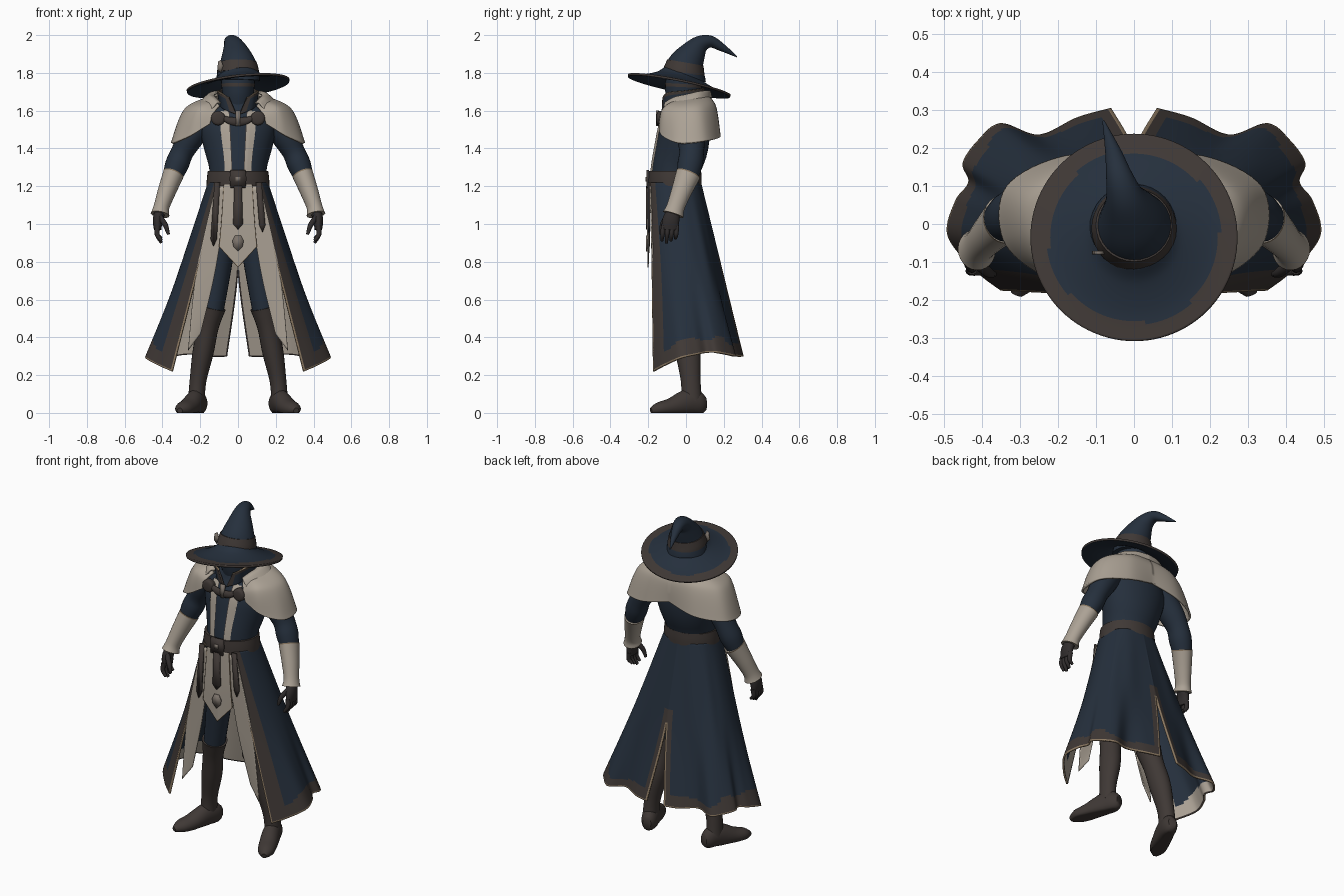
import bpy, bmesh, math
from mathutils import Vector

old = bpy.data.objects.get("Cube")
if old:
    bpy.data.objects.remove(old, do_unlink=True)


def material(name, *rgb):
    mat = bpy.data.materials.new(name)
    mat.use_nodes = True
    mat.diffuse_color = (*rgb, 1)
    bsdf = next(n for n in mat.node_tree.nodes if n.type == 'BSDF_PRINCIPLED')
    bsdf.inputs["Base Color"].default_value = (*rgb, 1)
    bsdf.inputs["Roughness"].default_value = 0.8
    return mat


BLUE = material("navy cloth", .0185, .029, .046)
BROWN = material("brown leather", .05, .04, .036)
GOLD = material("tan edging", .26, .19, .12)
CREAM = material("cream cloth", .41, .36, .30)
GLOVE = material("dark glove", .03, .026, .026)
TAUPE = material("taupe emblem", .2, .17, .145)


def spline(points, count):
    """Evenly sampled Catmull-Rom curve through tuples of any size."""
    out, last = [], len(points) - 1
    for k in range(count + 1):
        f = k / count * last
        i = min(int(f), last - 1)
        t = f - i
        quad = [points[max(0, min(last, i + d))] for d in (-1, 0, 1, 2)]
        out.append(tuple(
            b + t / 2 * (c - a + t * (2 * a - 5 * b + 4 * c - d + t * (3 * (b - c) + d - a)))
            for a, b, c, d in zip(*quad)))
    return out


def finish(name, bm, mats, mirror=False, thick=0.0, lining=0, wrap=None):
    bmesh.ops.remove_doubles(bm, verts=bm.verts, dist=1e-5)
    me = bpy.data.meshes.new(name)
    bm.to_mesh(me)
    bm.free()
    for m in mats:
        me.materials.append(m)
    me.shade_smooth()
    me.set_sharp_from_angle(angle=math.radians(50))
    ob = bpy.data.objects.new(name, me)
    bpy.context.collection.objects.link(ob)
    if wrap:
        mod = ob.modifiers.new("Wrap", 'SHRINKWRAP')
        mod.target, mod.offset = wrap, .006
        mod.wrap_mode = 'ABOVE_SURFACE'
    if thick:
        mod = ob.modifiers.new("Thickness", 'SOLIDIFY')
        mod.thickness = thick
        mod.material_offset = lining
    if mirror:
        ob.modifiers.new("Mirror", 'MIRROR')
    return ob


def grid(bm, rows, rule):
    """Quads between rows of points; rule(u, v) picks the material."""
    vs = [[bm.verts.new(p) for p in row] for row in rows]
    nv, nu = len(rows) - 1, len(rows[0]) - 1
    for j in range(nv):
        for i in range(nu):
            f = bm.faces.new((vs[j][i], vs[j + 1][i], vs[j + 1][i + 1], vs[j][i + 1]))
            f.material_index = rule((i + .5) / nu, (j + .5) / nv)
    return vs


def loft(name, curves, mats, nu=24, nv=12, rule=lambda u, v: 0, **opts):
    """Cloth sheet through several curves."""
    columns = zip(*[spline(c, nu) for c in curves])
    rows = list(zip(*[spline(c, nv) for c in columns]))
    if opts.get("mirror"):
        rows = [[(max(0, x), y, z) for x, y, z in r] for r in rows]
    bm = bmesh.new()
    grid(bm, rows, rule)
    return finish(name, bm, mats, **opts)


def tube(name, path, mats, sides=24, steps=16, rule=lambda u, v: 0, **opts):
    """Capped limb through (x, y, z, width radius, depth radius) stations."""
    st = spline(path, steps)
    rows = []
    for k, s in enumerate(st):
        along = Vector(st[min(k + 1, steps)][:3]) - Vector(st[max(k - 1, 0)][:3])
        along.normalize()
        side = Vector((1, 0, 0))
        side = (side - along * side.dot(along)).normalized()
        deep = along.cross(side)
        ring = []
        for i in range(sides + 1):
            a = math.tau * (i % sides) / sides
            p = Vector(s[:3]) + side * s[3] * math.cos(a) + deep * s[4] * math.sin(a)
            ring.append((p.x, p.y, max(0, p.z)))
        rows.append(ring)
    bm = bmesh.new()
    vs = grid(bm, rows, rule)
    for ring in (vs[0], vs[-1]):
        bm.faces.new(ring[:-1])
    bmesh.ops.remove_doubles(bm, verts=bm.verts, dist=1e-5)
    bmesh.ops.recalc_face_normals(bm, faces=bm.faces)
    return finish(name, bm, mats, **opts)


def plate(name, outline, y, mat, thick=.008):
    """Flat front-facing plate from an (x, z) outline."""
    bm = bmesh.new()
    face = bm.faces.new([bm.verts.new((x, y, z)) for x, z in outline])
    face.normal_update()
    if face.normal.y > 0:
        face.normal_flip()
    return finish(name, bm, [mat], thick=thick)


# Body
torso = tube("torso", [(0, -.055, 1.15, .155, .13), (0, -.055, 1.28, .15, .13),
                       (0, -.025, 1.4, .18, .14), (0, -.008, 1.51, .2, .135),
                       (0, 0, 1.6, .16, .11), (0, -.01, 1.67, .085, .085)], [BLUE], 40)
tube("head", [(0, -.015, 1.62, .075, .08), (0, -.015, 1.7, .085, .095),
              (0, -.01, 1.78, .085, .09), (0, 0, 1.84, .03, .03)], [BLUE, BROWN], 24, 30,
     lambda u, v: int(.43 < v < .5))
loft("chest_stripes", [[(.055, -.17, 1.64), (.048, -.2, 1.5), (.035, -.22, 1.26)],
                       [(.125, -.16, 1.64), (.112, -.19, 1.5), (.083, -.21, 1.26)]],
     [CREAM, BROWN], 24, 10, lambda u, v: int(abs(v - .5) > .4),
     wrap=torso, mirror=True)

# Long coat skirt: front opening, folded hem and back slit
waist = [(.1, -.188, 1.22), (.125, -.165, 1.22), (.148, -.125, 1.22), (.158, -.08, 1.22),
         (.158, -.04, 1.22), (.15, -.005, 1.22), (.135, .025, 1.22), (.11, .05, 1.22),
         (.08, .065, 1.22), (.04, .075, 1.22), (0, .08, 1.22)]
hem = [(.35, -.175, .22), (.42, -.12, .25), (.49, -.03, .29), (.47, .06, .31),
       (.435, .11, .32), (.45, .16, .32), (.41, .22, .31), (.35, .265, .3),
       (.25, .235, .31), (.15, .28, .3), (.06, .305, .3)]
middle = [tuple((a + b) / 2 for a, b in zip(p, q)) for p, q in zip(waist, hem)]
middle[-1] = (0, *middle[-1][1:])
# Folds fade out towards the waist
middle[1:-1] = [tuple((a + b + c) / 3 for a, b, c in zip(*trio))
                for trio in zip(middle, middle[1:], middle[2:])]


def coat_trim(u, v):
    """Navy front, navy back, brown border, tan edge."""
    if u < .015 or v > .985 or (u > .985 and v > .5):
        return 3
    border = .12 if u < .6 else .09
    wave = .02 * math.sin(u * 19)
    if u < .1 or v > 1 - border + wave or (u > .955 and v > .43):
        return 2
    return int(u > .6)


# The inside is navy at the front and cream at the back
loft("coat_skirt", [waist, middle, hem],
     [BLUE, BLUE, BROWN, GOLD, BLUE, CREAM, CREAM, BROWN], 66, 66, coat_trim,
     thick=.01, lining=4, mirror=True)
loft("under_panels", [[(.05, -.185, 1.2), (.12, -.172, .75), (.2, -.155, .42)],
                      [(.12, -.185, 1.2), (.22, -.172, .75), (.265, -.165, .33)]],
     [CREAM], 24, 8, thick=.008, mirror=True)
loft("tabard", [[(0, -.198, 1.21), (0, -.2, .97), (0, -.198, .77)],
                [(.075, -.19, 1.21), (.088, -.195, 1.02), (.1, -.193, .88)]],
     [CREAM, GOLD], 32, 16, lambda u, v: int(v > .93 or u > .975), thick=.006, mirror=True)
plate("tabard_emblem", [(0, .855), (.024, .88), (.03, .91), (.015, .94),
                        (-.015, .94), (-.03, .91), (-.024, .88)], -.212, TAUPE)

# Belt, buckle and hanging straps
tube("belt", [(0, -.06, 1.2, .167, .143), (0, -.06, 1.24, .165, .143),
              (0, -.06, 1.28, .16, .14)], [BROWN], 40, 6)
plate("buckle", [(-.04, 1.19), (.04, 1.19), (.045, 1.24), (.04, 1.285),
                 (-.04, 1.285), (-.045, 1.24)], -.21, BROWN, .015)
plate("buckle_centre", [(-.012, 1.225), (.012, 1.225), (.012, 1.25), (-.012, 1.25)],
      -.214, TAUPE)
plate("centre_strap", [(-.02, 1.2), (.02, 1.2), (.026, 1), (0, .97), (-.026, 1)],
      -.212, BROWN, .01)
for label, s, low in (("right", -1, .88), ("left", 1, .955)):
    plate(label + "_strap", [(s * x, z) for x, z in (
        (.095, 1.22), (.125, 1.22), (.145, low + .04), (.13, low), (.112, low + .04))],
        -.2, BROWN, .01)

# Shoulder mantle with a rolled neckline
neck = [(.1, -.1, 1.63), (.125, -.06, 1.655), (.14, 0, 1.67), (.125, .06, 1.685),
        (.07, .1, 1.69), (0, .115, 1.69)]
shoulder = [(.13, -.135, 1.585), (.215, -.115, 1.61), (.275, -.02, 1.61), (.265, .08, 1.615),
            (.15, .15, 1.625), (0, .16, 1.62)]
mantle_hem = [(.15, -.145, 1.53), (.25, -.13, 1.47), (.345, -.04, 1.43), (.335, .1, 1.44),
              (.18, .18, 1.46), (0, .17, 1.5)]
loft("shoulder_mantle", [neck, shoulder, mantle_hem], [CREAM], 40, 32,
     thick=.012, mirror=True)
loft("mantle_roll", [[(x * .9, y * .9, z + .012) for x, y, z in neck],
                     [(x * 1.12, y * 1.12, z + .015) for x, y, z in neck],
                     [(x * 1.4, y * 1.2, z - .02) for x, y, z in neck]],
     [CREAM], 32, 10, thick=.01, mirror=True)

# Standing collar, clasps and chain
loft("collar", [[(.05, -.125, 1.67), (.095, -.1, 1.695), (.11, 0, 1.705),
                 (.07, .08, 1.715), (0, .1, 1.72)],
                [(.01, -.13, 1.58), (.08, -.1, 1.61), (.1, 0, 1.64),
                 (.06, .08, 1.65), (0, .095, 1.65)]],
     [BLUE, BROWN, GOLD], 32, 16, lambda u, v: 2 if v < .06 else int(v < .25 or u < .12),
     thick=.01, mirror=True)
tube("clasps", [(.105, -.12, 1.56, .037, .037), (.105, -.147, 1.56, .037, .037),
                (.105, -.155, 1.56, .022, .022)], [BROWN], 16, 6, mirror=True)
tube("clasp_chain", [(.085, -.138, 1.565, .012, .012), (.045, -.145, 1.548, .02, .012),
                     (.001, -.146, 1.54, .022, .012)], [BROWN], 10, 8, mirror=True)
plate("collar_tab", [(-.01, 1.52), (.01, 1.52), (.014, 1.6), (-.014, 1.6)],
      -.158, TAUPE, .015)

# Arms
tube("sleeves", [(.17, .01, 1.57, .07, .08), (.25, .025, 1.46, .07, .075),
                 (.295, .03, 1.38, .06, .065), (.325, .02, 1.31, .062, .066),
                 (.36, 0, 1.22, .045, .05)], [BLUE], mirror=True)
tube("bracers", [(.342, .012, 1.265, .056, .066), (.378, -.025, 1.17, .048, .054),
                 (.405, -.055, 1.09, .042, .048), (.413, -.068, 1.05, .05, .056)],
     [CREAM, GOLD], 24, 30, lambda u, v: int(v > .97 or v < .03), mirror=True)
tube("palms", [(.412, -.065, 1.07, .03, .036), (.425, -.08, 1.02, .026, .045),
               (.425, -.085, .97, .02, .045)], [GLOVE], 16, 8, mirror=True)
for i, finger in enumerate(("index", "middle", "ring", "little")):
    y, tip = -.12 + .024 * i, .9 + .012 * abs(i - 1)
    tube(finger + "_fingers", [(.425, y, .99, .014, .013), (.428, y - .004, .945, .013, .012),
                               (.405, y - .008, tip, .008, .008)], [GLOVE], 10, 8, mirror=True)
tube("thumbs", [(.415, -.1, 1.04, .015, .015), (.385, -.125, .995, .014, .014),
                (.368, -.132, .945, .008, .008)], [GLOVE], 10, 8, mirror=True)

# Legs and boots
tube("trousers", [(.07, -.05, 1.15, .08, .09), (.085, -.05, .95, .08, .09),
                  (.105, -.045, .75, .067, .075), (.14, -.035, .52, .06, .062)],
     [BLUE], mirror=True)
tube("boot_shafts", [(.22, .03, .06, .045, .055), (.212, .025, .17, .044, .052),
                     (.185, .01, .32, .056, .066), (.16, -.015, .45, .056, .064),
                     (.142, -.03, .53, .066, .07), (.135, -.035, .56, .072, .074)],
     [BROWN], mirror=True)
tube("boot_feet", [(.195, .105, .05, .025, .035), (.203, .075, .05, .043, .06),
                   (.225, .01, .055, .05, .07), (.262, -.08, .03, .052, .048),
                   (.292, -.145, .02, .044, .036), (.308, -.185, .012, .015, .015)],
     [BROWN], mirror=True)

# Hat: tilted brim, bent crown, band and ornament
brim = []
for r, lift in ((.09, .052), (.125, .022), (.2, -.008), (.272, -.02)):
    ring = []
    for i in range(49):
        a = math.tau * (i % 48) / 48
        x, y = r * math.cos(a), r * math.sin(a)
        ring.append((x, y - .035 + .15 * max(0, .14 - r), 1.757 + lift + .11 * x - .2 * y))
    brim.append(ring)
loft("hat_brim", brim, [BLUE, BROWN, BLUE, BLUE], 96, 24,
     lambda u, v: int(v > .76 + .03 * math.sin(u * 25)), thick=.012, lining=2)
tube("hat_crown", [(0, -.012, 1.76, .117, .117), (0, -.005, 1.83, .103, .1),
                   (-.01, .03, 1.895, .078, .075), (-.025, .075, 1.95, .05, .048),
                   (-.04, .13, 1.965, .034, .032), (-.055, .19, 1.935, .021, .021),
                   (-.08, .27, 1.885, .003, .003)], [BLUE], 32, 40)
tube("hat_band", [(0, -.012, 1.8, .112, .112), (0, -.009, 1.82, .109, .107),
                  (0, -.003, 1.855, .1, .097)], [BROWN], 32, 8)
plate("hat_ornament", [(-.09, 1.8), (-.075, 1.83), (-.09, 1.87), (-.105, 1.86), (-.11, 1.82)],
      -.08, TAUPE, .009)
